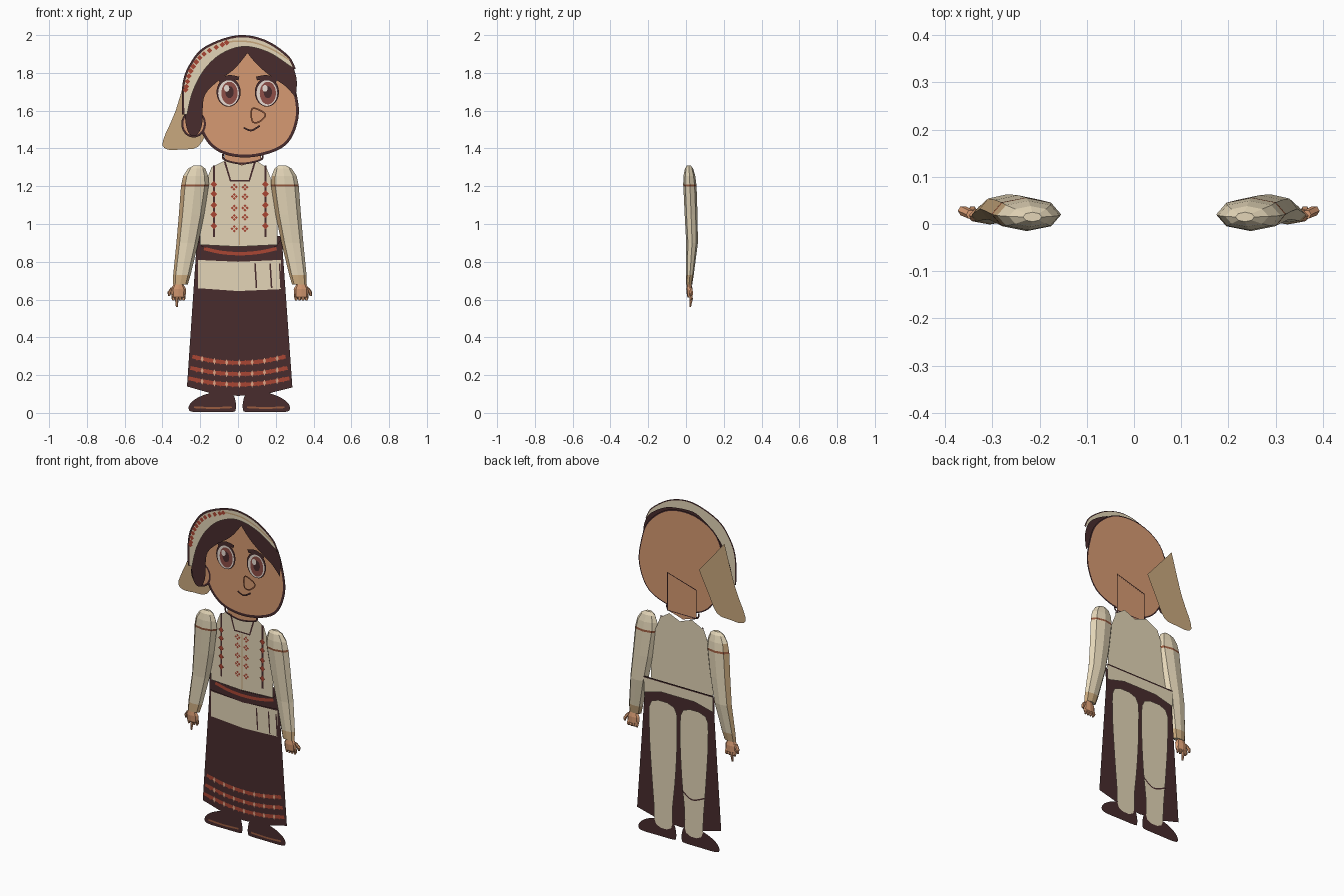
import bpy, bmesh, math
from mathutils import Vector

cube = bpy.data.objects.get("Cube")
if cube:
    bpy.data.objects.remove(cube, do_unlink=True)


def material(name, hexa):
    srgb = [int(hexa[i:i + 2], 16) / 255 for i in (0, 2, 4)]
    col = [c / 12.92 if c < 0.04 else ((c + 0.055) / 1.055) ** 2.4 for c in srgb] + [1]
    m = bpy.data.materials.new(name)
    m.use_nodes = True
    m.diffuse_color = col
    m.node_tree.nodes["Principled BSDF"].inputs["Base Color"].default_value = col
    return m


SKIN = material("skin", "D69A72")
LINEN = material("linen", "E3D5B7")
DARK = material("dark brown", "482C2D")
RED = material("embroidery red", "AA4633")
TAN = material("tan cloth", "C9A97E")
WHITE = material("eye white", "F0E4DA")
IRIS = material("iris brown", "8E4E47")
LINE = material("line brown", "9A5C40")
PINK = material("thread pink", "DDA688")


def finish(name, bm, mats):
    mesh = bpy.data.meshes.new(name)
    bm.to_mesh(mesh)
    bm.free()
    for m in mats:
        mesh.materials.append(m)
    ob = bpy.data.objects.new(name, mesh)
    bpy.context.scene.collection.objects.link(ob)


def spline(pts, closed, steps):
    """Catmull-Rom curve through the points; a doubled point makes a corner."""
    p = [Vector(q) for q in pts]
    n = len(p)
    at = (lambda i: p[i % n]) if closed else (lambda i: p[max(0, min(n - 1, i))])
    out = []
    for i in range(n if closed else n - 1):
        a, b, c, d = at(i - 1), at(i), at(i + 1), at(i + 2)
        if (c - b).length < 0.01:
            continue
        for k in range(steps):
            t = k / steps
            out.append(b + (c - a) * t / 2 + (2 * a - 5 * b + 4 * c - d) * t * t / 2
                       + (3 * b - a - 3 * c + d) * t ** 3 / 2)
    return out if closed else out + [p[-1]]


def plates(name, shapes, y, mat):
    """Flat shapes facing the front; points are in hundredths of a unit."""
    bm = bmesh.new()
    for pts in shapes:
        area = sum(a[0] * b[1] - b[0] * a[1] for a, b in zip(pts, pts[1:] + pts[:1]))
        ring = pts if area > 0 else pts[::-1]
        bm.faces.new([bm.verts.new((q[0] / 100, y, q[1] / 100)) for q in ring])
    bm.normal_update()
    bmesh.ops.triangulate(bm, faces=bm.faces[:], ngon_method='EAR_CLIP')
    finish(name, bm, [mat])


def plate(name, pts, y, mat, steps=5):
    plates(name, [spline(pts, True, steps)], y, mat)


def ribbon(name, pts, y, mat, width=1.2, closed=False, steps=5):
    """A thin flat line that follows a path."""
    p = spline(pts, closed, steps)
    n = len(p)
    bm = bmesh.new()
    pairs = []
    for i, q in enumerate(p):
        nxt = p[(i + 1) % n] if closed else p[min(i + 1, n - 1)]
        prv = p[i - 1] if closed else p[max(i - 1, 0)]
        d = (nxt - prv).normalized() * width / 2
        pairs.append([bm.verts.new(((q.x + s * d.y) / 100, y, (q.y - s * d.x) / 100)) for s in (1, -1)])
    for i in range(n if closed else n - 1):
        a, b = pairs[i], pairs[(i + 1) % n]
        bm.faces.new((a[0], b[0], b[1], a[1]))
    finish(name, bm, [mat])


def ellipse(x, z, rx, rz, n=24):
    return [(x + rx * math.cos(math.tau * i / n), z + rz * math.sin(math.tau * i / n)) for i in range(n)]


def diamond(x, z, r):
    return ellipse(x, z, r, r, 4)


def mirror(pts, s):
    return [(s * x + 0.7, z) for x, z in pts]


def tube(name, rings, mats, rule, sides=8):
    """Faceted limb through rings of (x, y, z, x radius, y radius)."""
    bm = bmesh.new()
    loops = []
    for x, y, z, rx, ry in rings:
        loops.append([bm.verts.new((x + rx * math.cos(math.tau * k / sides),
                                    y + ry * math.sin(math.tau * k / sides), z)) for k in range(sides)])
    for r, (a, b) in enumerate(zip(loops, loops[1:])):
        for k in range(sides):
            j = (k + 1) % sides
            bm.faces.new((a[k], a[j], b[j], b[k])).material_index = rule(r, k)
    bm.faces.new(loops[0])
    bm.faces.new(loops[-1])
    bmesh.ops.recalc_face_normals(bm, faces=bm.faces[:])
    finish(name, bm, mats)


# Head: skin, ear, neck and hanging scarf end
face = [(30, 170), (31.2, 156), (25, 142.5), (10, 136.5), (-5, 137), (-15, 143),
        (-21, 155), (-23.5, 170), (-19, 186), (-5, 194), (12, 193), (25, 183)]
plate("face", face, -0.01, SKIN)
ribbon("face_outline", face, -0.012, DARK, 1.5, closed=True)
plate("ear", ellipse(-23.5, 153, 6.3, 7), -0.014, SKIN, 1)
ribbon("ear_outline", ellipse(-23.5, 153, 6, 6.7), -0.016, DARK, 1.1, True, 1)
neck = [(-7, 151), (-7, 134), (2, 131), (12, 134), (12, 156.5)]
plate("neck", neck, 0, SKIN, 1)
ribbon("neck_back_outline", neck[:2] + neck[3:], 0.003, DARK, 0.7, True, 1)
ribbon("neck_outline", [(-8, 137), (-7, 134), (2, 132), (12, 134), (13, 137)], -0.006, DARK, 1)
tail_top, tail_inner = (-26, 184), (-9, 164)
plate("scarf_tail", [tail_top, tail_top, tail_inner, tail_inner, (-15, 152), (-21, 141), (-30, 139.5),
                     (-37.5, 139.5), (-39.8, 144), (-33, 160)], 0.006, TAN, 3)

# Hair in two halves from the parting, and the headscarf
part = (5, 190.5)
plate("right_hair", [part, part, (-2, 182), (-12, 174.5), (-18, 167), (-19, 153), (-22, 147), (-26, 148),
                     (-28, 156), (-27, 167), (-22, 179), (-14, 188), (-4, 194.5), (5, 195), (5, 195)], -0.04, DARK)
tip = (30.5, 167)
plate("left_hair", [part, part, (10, 184.5), (17, 178.5), (25, 173), tip, tip, (31, 177),
                    (27, 186), (16, 193), (5, 195), (5, 195)], -0.04, DARK)
rim = [(-29, 158), (-28.8, 174), (-25, 184.5), (-17, 193.5), (-0.5, 199.3), (14, 197), (26, 189), (30, 182)]
plate("headscarf", rim[:1] + rim + rim[-1:] + [(27, 184), (16, 191), (3, 194), (-9, 190),
                                               (-18, 181.5), (-24, 170), (-27, 158), (-27, 158)], -0.05, LINEN)
ribbon("headscarf_outline", rim, -0.053, DARK)
trim = spline([(-27.7, 171), (-25, 181), (-18, 190), (-6, 196)], False, 4)
plates("headscarf_stitches", [diamond(q.x, q.y, 1.5) for q in trim], -0.055, RED)
ribbon("headscarf_fold", [(-6, 196.5), (6, 196.5), (17, 193), (27, 187)], -0.054, TAN, 0.8)

# Face features
layers = (("lash", 0, 0.5, 6.4, 7.7, DARK), ("white", 0, 0, 5.5, 6.8, WHITE), ("iris", 0.5, 0, 4.3, 6, IRIS),
          ("pupil", 0.5, 0.5, 2.2, 3.2, DARK), ("glint", -1, 2.5, 1.4, 1.8, WHITE))
for side, cx, slope in (("right", -5, 1), ("left", 15.3, -1)):
    for depth, (label, dx, dz, rx, rz, mat) in enumerate(layers):
        plates(f"{side}_eye_{label}", [ellipse(cx + dx, 169.3 + dz, rx, rz)], -0.044 - depth * 0.002, mat)
    ribbon(f"{side}_eyebrow", [(cx - 5 * slope, 175.5), (cx, 177.8), (cx + 5.5 * slope, 177)], -0.047, DARK, 2)
ribbon("nose", [(7.5, 161), (12, 160), (14.5, 157.5), (11, 154), (7.5, 154.5)], -0.045, LINE, 0.8, True)
ribbon("mouth", [(3, 151), (7, 149.5), (11.5, 152)], -0.045, DARK, 0.9)

# Blouse with embroidery
plate("torso", [(-6, 134), (-14, 130), (-18, 120), (-20.5, 100), (-20, 89), (0, 88), (21, 89),
                (21, 100), (19, 120), (15, 130), (9, 134), (2, 131)], 0.03, LINEN, 1)
ribbon("neckline", [(-7, 133), (-4, 123), (6, 123), (9, 133)], 0.025, DARK, 1, steps=1)
ribbon("blouse_opening", [(0.8, 122), (0.8, 89)], 0.026, TAN, 0.5)
rows = [120, 115, 109, 104, 98]
for side, x in (("right", -12.8), ("left", 14.5)):
    ribbon(f"{side}_braid", [(x, 131), (x, 93)], 0.025, DARK, 1.1)
    plates(f"{side}_braid_stitches", [diamond(x, z + 1, 1.8) for z in rows], 0.023, RED)
plates("chest_stitches", [diamond(x + dx, z - 0.5 + dz, 0.8) for x in (-2, 3.7) for z in rows
                          for dx, dz in ((1.1, 0), (-1.1, 0), (0, 1.1), (0, -1.1))], 0.024, RED)

# Skirt, apron and belt
plate("skirt", [(-22, 88), (-27, 14), (-14, 10.3), (0, 9), (15, 10), (28.8, 13.5), (23.5, 88)], 0.052, DARK, 1)
plate("belt", [(-22, 93.5), (-19, 88), (0, 87), (20, 88), (24, 93.5),
               (23.5, 82), (0, 80), (-22, 82)], 0.045, DARK, 1)
plate("waistband_back", [(-22, 93.5), (-19, 88), (20, 88), (24, 93.5), (23.5, 84), (12, 87), (-10, 87),
                         (-22, 84)], 0.06, LINEN, 1)
plate("waistband_lining", [(-22, 93.5), (24, 93.5), (20, 87.5), (-19, 87.5)], 0.061, LINEN, 1)
ribbon("waistband_back_outline", [(-22, 93.3), (24, 93.3)], 0.062, DARK, 0.8)
plate("waistband_facing", [(-22, 93.5), (24, 93.5), (20, 87.5), (-19, 87.5)], 0.055, DARK, 1)
ribbon("belt_stripe", [(-18, 87), (-9, 85), (1, 84.3), (11, 85), (20.5, 87)], 0.042, RED, 1.8)
plate("apron", [(-21.3, 81), (-21.3, 66), (0, 64.5), (22.7, 65.5), (22.7, 81), (0, 80)], 0.048, LINEN, 1)
for i, x in enumerate((9, 17, 22)):
    ribbon(f"apron_fold_{i}", [(x, 79), (x + 0.8, 66)], 0.046, DARK, 0.8)
for i, z in enumerate((26.5, 20.5, 15)):
    ends = 24.7 + i
    sag = lambda x: z + 3.3 * (x / ends) ** 2
    ribbon(f"hem_stripe_{i}", [(x * ends + 0.5, sag(x * ends)) for x in (-1, -0.5, 0, 0.5, 1)], 0.049, RED, 2)
    spots = [-19, -12.5, -6, 0.7, 7.5, 14, 20.7]
    plates(f"hem_stitches_{i}", [ellipse(x, sag(x), 0.8, 1.8, 4) for x in spots], 0.046, PINK)
    plates(f"hem_knots_{i}", [diamond(x + 3.2, sag(x + 3.2), 1.5) for x in [-25] + spots], 0.047, RED)

# Legs and shoes
leg = [(3, 80), (1, 65), (2, 40), (4, 20), (5, 7), (15, 7), (16.5, 20), (18.5, 45), (19.5, 65), (18, 80)]
shoe = [(2, 1.5), (2, 6), (4, 10), (12, 11), (20, 9), (25.5, 5.5), (26.8, 2), (24, 0.5), (13, 0.4), (4, 0.5)]
for side, s in (("right", -1), ("left", 1)):
    plate(f"{side}_leg", mirror(leg, s), 0.06, LINEN, 3)
    plate(f"{side}_shoe", mirror(shoe, s), 0.057, DARK)
    ribbon(f"{side}_shoe_trim", mirror([(4, 3), (14, 2.6), (24, 3)], s), 0.054, LINE, 1)
ribbon("right_knee_line", mirror([(2.5, 32), (9, 28), (17.5, 31)], -1), 0.063, DARK, 0.8)

# Arms and hands
sleeve = [(0.225, 0.015, 1.31, 0.02, 0.01), (0.229, 0.016, 1.293, 0.046, 0.022),
          (0.234, 0.018, 1.255, 0.066, 0.031), (0.237, 0.02, 1.21, 0.073, 0.035),
          (0.239, 0.021, 1.198, 0.073, 0.035), (0.256, 0.027, 1.05, 0.067, 0.034),
          (0.278, 0.032, 0.9, 0.058, 0.031), (0.307, 0.021, 0.73, 0.046, 0.02),
          (0.315, 0.016, 0.68, 0.039, 0.017)]
for side, s in (("right", -1), ("left", 1)):
    tan_sides = (3, 4) if s < 0 else (4,)

    def sleeve_rule(r, k):
        if r == 3:
            return 2
        return 1 if r == 7 or (k in tan_sides and r > 1) else 0

    shift = 0.01
    tube(f"{side}_arm", [(s * x + shift, *rest) for x, *rest in sleeve], [LINEN, TAN, LINE], sleeve_rule)
    hx = s * 0.325 + shift
    tube(f"{side}_palm", [(hx, 0.016, 0.685, 0.024, 0.012), (hx, 0.018, 0.655, 0.04, 0.017),
                          (hx, 0.02, 0.62, 0.038, 0.015), (hx, 0.02, 0.61, 0.03, 0.01)],
         [SKIN], lambda r, k: 0)
    # Fingers hang down; one on the right hand points further
    for i in range(4):
        fx = hx + s * (0.027 - 0.018 * i)
        end = 0.56 if s < 0 and i == 1 else 0.595
        tube(f"{side}_finger_{i}", [(fx, 0.02, 0.63, 0.011, 0.011), (fx, 0.028, 0.605, 0.01, 0.01),
                                    (fx, 0.022, end, 0.005, 0.005)], [SKIN], lambda r, k: 0, 6)
    tube(f"{side}_thumb", [(hx + s * 0.03, 0.02, 0.665, 0.01, 0.01), (hx + s * 0.047, 0.028, 0.64, 0.011, 0.011),
                           (hx + s * 0.05, 0.03, 0.62, 0.006, 0.006)], [SKIN], lambda r, k: 0, 6)
